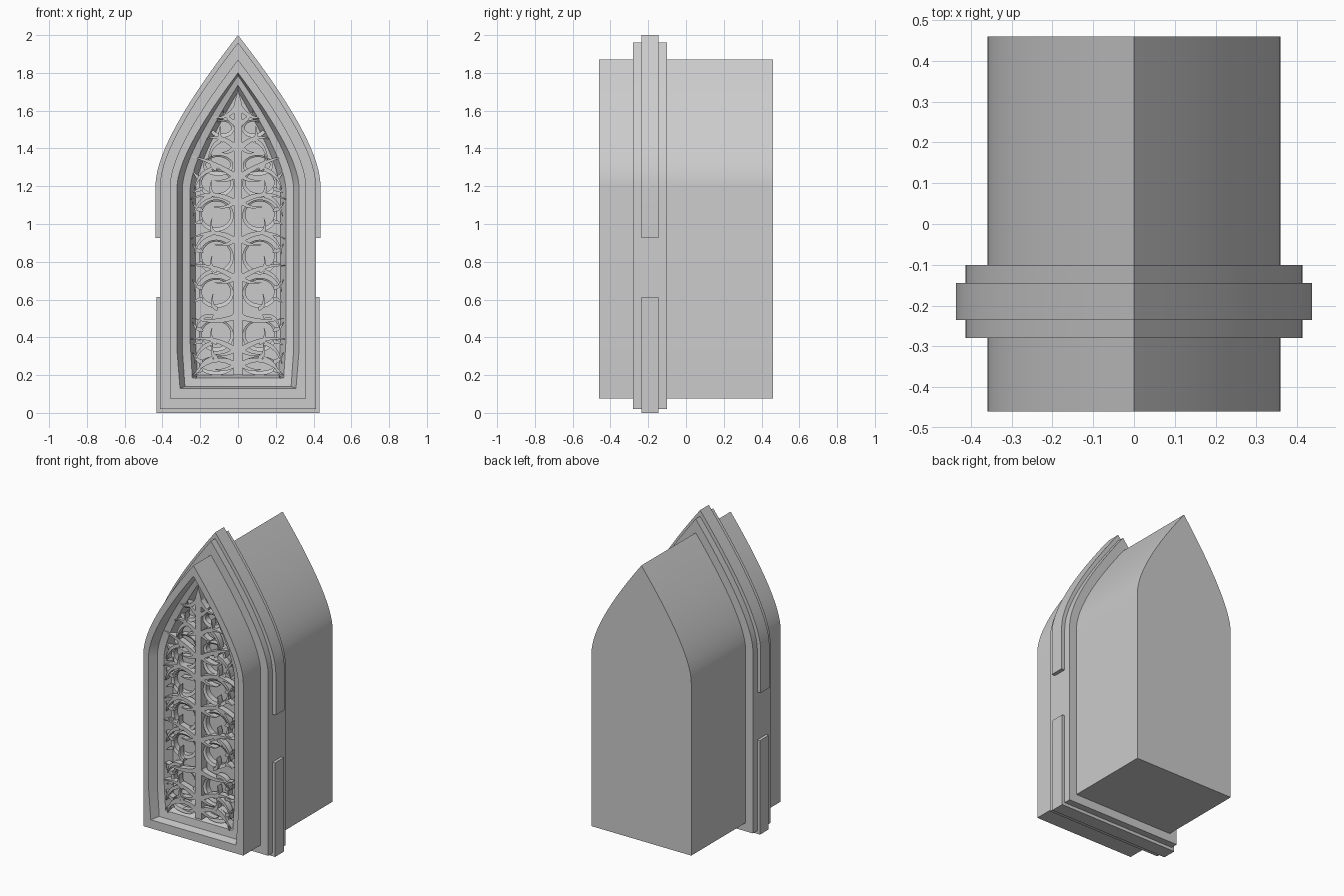
import bpy, bmesh, math
from mathutils import Vector

if "Cube" in bpy.data.objects:
    bpy.data.objects.remove(bpy.data.objects["Cube"])

FRONT = -0.46


def finish(name, bm, mirror=False):
    bmesh.ops.remove_doubles(bm, verts=bm.verts, dist=1e-5)
    bmesh.ops.recalc_face_normals(bm, faces=bm.faces)
    me = bpy.data.meshes.new(name)
    bm.to_mesh(me)
    bm.free()
    ob = bpy.data.objects.new(name, me)
    bpy.context.collection.objects.link(ob)
    if mirror:
        ob.modifiers.new("mirror", 'MIRROR')
    bpy.ops.object.select_all(action='DESELECT')
    ob.select_set(True)
    bpy.context.view_layer.objects.active = ob
    bpy.ops.object.shade_smooth_by_angle(angle=math.radians(30))
    return ob


def arch(w, z0, z1, spring=1.2, taper=0.0, n=14):
    """Pointed arch outline: half width, bottom, apex, spring height."""
    h = z1 - spring
    right = [(w - taper, z0), (w, z0 + 0.2 if z0 < 0.8 else z0 + 0.05)]
    for i in range(n + 1):
        t = i / n
        right.append((w * (1 - t * t), spring + h * (0.6 * t * (1 - t) + t * t)))
    return right + [(-x, z) for x, z in reversed(right[:-1])]


def loft(name, rings):
    """Skin a list of (outline, y) rings and cap both ends."""
    bm = bmesh.new()
    vs = [[bm.verts.new((x, y, z)) for x, z in o] for o, y in rings]
    for a, b in zip(vs, vs[1:]):
        for i in range(len(a)):
            j = (i + 1) % len(a)
            bm.faces.new((a[i], a[j], b[j], b[i]))
    bm.faces.new(vs[0])
    bm.faces.new(vs[-1])
    return finish(name, bm)


# Deep window body with stepped recess in the front
loft("window_body", [
    (arch(0.36, 0.075, 1.87), 0.46),
    (arch(0.36, 0.075, 1.87), FRONT),
    (arch(0.323, 0.13, 1.80, 1.19, 0.016), FRONT),
    (arch(0.295, 0.14, 1.785, 1.18, 0.014), FRONT + 0.05),
    (arch(0.254, 0.185, 1.735, 1.17, 0.012), FRONT + 0.06),
    (arch(0.225, 0.20, 1.70, 1.16, 0.01), FRONT + 0.11)])

# Surrounding mouldings, the outer one interrupted at the sides
def band(name, outline, y0, y1):
    loft(name, [(outline, y0), (outline, y1)])

band("inner_moulding", arch(0.413, 0.02, 1.96), -0.28, -0.10)
band("upper_outer_moulding", arch(0.437, 0.925, 2.0), -0.235, -0.145)
band("lower_outer_moulding",
     [(-0.432, 0), (0.432, 0), (0.432, 0.613), (-0.432, 0.613)], -0.235, -0.145)

# Central mullion with a pointed top
band("mullion", [(-0.024, 0.2), (0.024, 0.2), (0.02, 1.64), (0, 1.71), (-0.02, 1.64)],
     FRONT + 0.05, FRONT + 0.112)

# Oval rings either side of the mullion: x, z, radius x, radius z
OVALS = [(0.085, 1.505, 0.065, 0.048), (0.105, 1.31, 0.08, 0.055),
         (0.115, 1.215, 0.092, 0.075), (0.115, 1.045, 0.092, 0.085),
         (0.115, 0.825, 0.092, 0.092), (0.115, 0.635, 0.092, 0.08),
         (0.115, 0.41, 0.092, 0.085), (0.115, 0.25, 0.092, 0.05)]


def section_skin(bm, sections, closed):
    vs = [[bm.verts.new(p) for p in s] for s in sections]
    pairs = list(zip(vs, vs[1:])) + ([(vs[-1], vs[0])] if closed else [])
    for a, b in pairs:
        for i in range(4):
            j = (i + 1) % 4
            bm.faces.new((a[i], a[j], b[j], b[i]))
    if not closed:
        bm.faces.new(vs[0])
        bm.faces.new(vs[-1])


bm = bmesh.new()
for cx, cz, rx, rz in OVALS:
    secs = []
    for i in range(32):
        a = 2 * math.pi * i / 32
        c, s = math.cos(a), math.sin(a)
        k = 0.016 - 0.006 * s          # thicker at the bottom
        xo, zo = cx + rx * c, cz + rz * s
        xi, zi = cx + (rx - k) * c, cz + (rz - k) * s
        yf, yb = FRONT + 0.068, FRONT + 0.112
        secs.append([(xo, yf, zo), (xi, yf + 0.006, zi), (xi, yb, zi), (xo, yb, zo)])
    section_skin(bm, secs, True)
finish("oval_rings", bm, True)


# Curling thorny branches over the rings
def strand(bm, p0, p1, p2, w, y=0.05, n=10):
    p0, p1, p2 = Vector(p0), Vector(p1), Vector(p2)
    secs = []
    for i in range(n + 1):
        t = i / n
        p = p0 * (1 - t) ** 2 + p1 * 2 * t * (1 - t) + p2 * t * t
        d = ((p1 - p0) * (1 - t) + (p2 - p1) * t).normalized()
        o = Vector((-d.y, d.x)) * (w * (1 - t ** 1.6) + 0.0015)
        a, b = p + o, p - o
        yf, yb = FRONT + y, FRONT + y + 0.04
        secs.append([(a.x, yf, a.y), (b.x, yf, b.y), (b.x, yb, b.y), (a.x, yb, a.y)])
    section_skin(bm, secs, False)


bm = bmesh.new()
# root height, tip x, tip rise, direction of the curl
BRANCHES = [(1.42, 0.17, 0.03, 1), (1.27, 0.25, 0.09, 1), (1.13, 0.255, 0.0, 1),
            (0.93, 0.25, -0.01, 1), (0.73, 0.25, 0.05, 1), (0.53, 0.24, -0.03, -1),
            (0.35, 0.25, 0.04, 1), (0.27, 0.24, -0.07, 1)]
for z, tx, rise, s in BRANCHES:
    strand(bm, (0.01, z - 0.02), (tx * 0.5, z + 0.06 * s), (tx, z + rise), 0.013)
    strand(bm, (tx * 0.55, z + 0.02 * s), (tx * 0.85, z), (tx * 0.93, z - 0.09), 0.010)
    strand(bm, (tx * 0.45, z + 0.02), (tx * 0.62, z + 0.03), (tx * 0.55, z + 0.10), 0.009)
    strand(bm, (0.015, z - 0.01), (0.05, z - 0.05), (tx * 0.5, z - 0.04), 0.010, 0.056)
# small side thorns and the twigs at the head
for cx, cz, rx, rz in OVALS[2:]:
    strand(bm, (cx + rx * 0.8, cz + rz * 0.4), (0.215, cz + 0.02), (0.24, cz + 0.07), 0.011, 0.06)
    strand(bm, (cx + rx * 0.8, cz - rz * 0.4), (0.21, cz - 0.03), (0.235, cz - 0.05), 0.010, 0.06)
strand(bm, (0.01, 1.53), (0.05, 1.55), (0.08, 1.60), 0.012)
strand(bm, (0.01, 1.62), (0.06, 1.55), (0.13, 1.565), 0.011)
finish("thorn_branches", bm, True)
